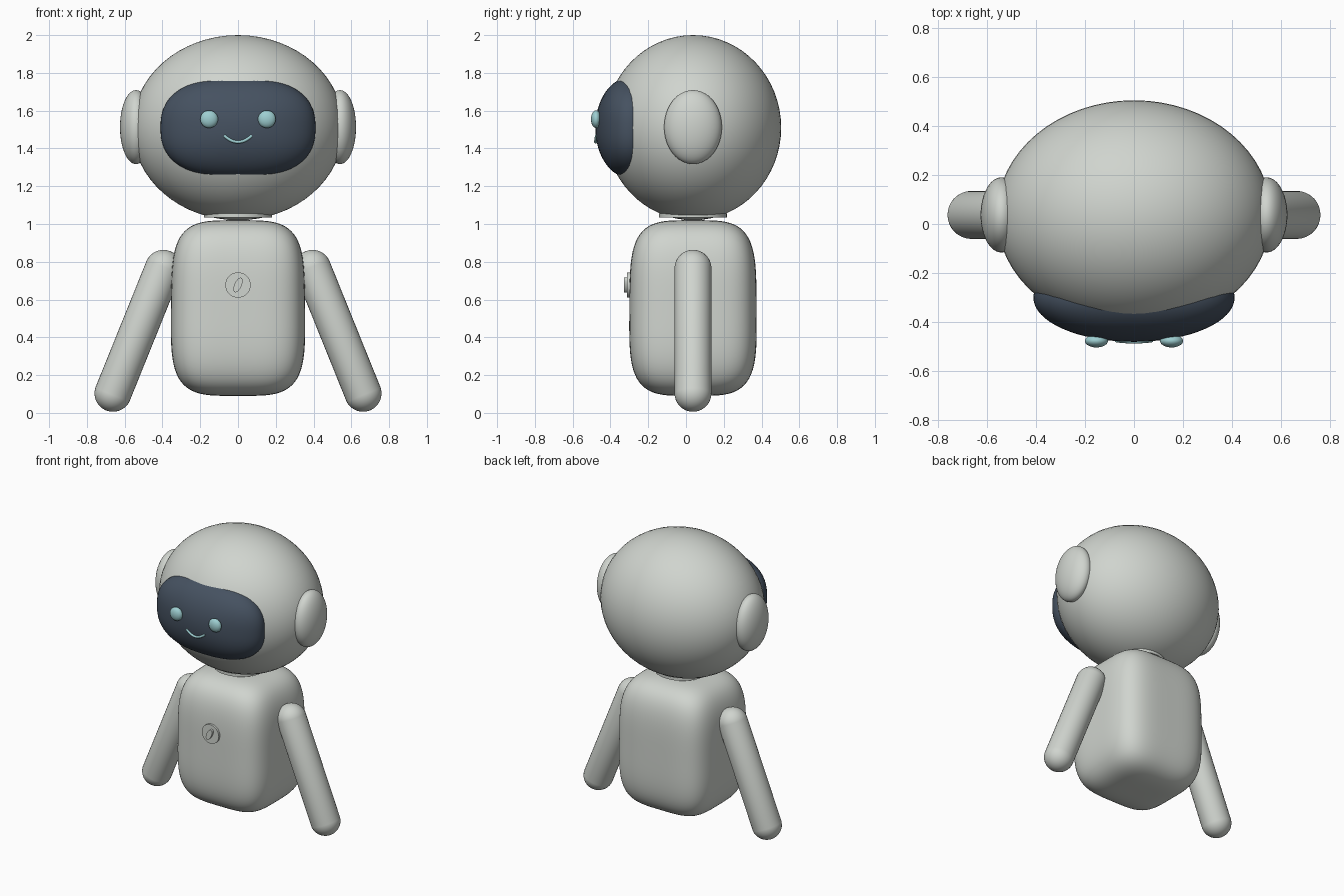
import bpy, bmesh, math
from mathutils import Vector

cube = bpy.data.objects.get("Cube")
if cube:
    bpy.data.objects.remove(cube, do_unlink=True)

MID_Y = 0.037
HEAD_Z = 1.51


def material(name, rgb):
    mat = bpy.data.materials.new(name)
    mat.use_nodes = True
    color = (*rgb, 1)
    mat.diffuse_color = color
    mat.node_tree.nodes["Principled BSDF"].inputs["Base Color"].default_value = color
    return mat


shell = material("pale grey shell", (0.63, 0.66, 0.62))
glass = material("dark slate visor", (0.06, 0.083, 0.118))
glow = material("pale teal glow", (0.34, 0.62, 0.64))


def finish(name, bm, mat, smooth=True):
    bmesh.ops.recalc_face_normals(bm, faces=bm.faces)
    mesh = bpy.data.meshes.new(name)
    bm.to_mesh(mesh)
    bm.free()
    mesh.materials.append(mat)
    obj = bpy.data.objects.new(name, mesh)
    bpy.context.collection.objects.link(obj)
    bpy.ops.object.select_all(action="DESELECT")
    obj.select_set(True)
    bpy.context.view_layer.objects.active = obj
    if smooth:
        bpy.ops.object.shade_smooth_by_angle(angle=math.radians(40))
    return obj


def ellipsoid(name, center, radii, mat, segments=48, shape=None):
    """Sphere, optionally reshaped on the unit ball, then scaled and moved."""
    bm = bmesh.new()
    bmesh.ops.create_uvsphere(bm, u_segments=segments, v_segments=segments // 2, radius=1)
    for v in bm.verts:
        p = shape(v.co) if shape else v.co
        v.co = Vector(a * r + c for a, r, c in zip(p, radii, center))
    return finish(name, bm, mat)


def disc(name, center, radius, depth, mat, axis="Z", stretch=1, tilt=0):
    bm = bmesh.new()
    bmesh.ops.create_cone(bm, cap_ends=True, segments=40, radius1=radius,
                          radius2=radius, depth=depth)
    for v in bm.verts:
        v.co.x *= stretch
    obj = finish(name, bm, mat)
    obj.location = center
    if axis == "Y":
        obj.rotation_euler = (math.pi / 2, tilt, 0)
    return obj


def capsule(name, start, end, radius, mat):
    """Sphere split at its equator and stretched between two points."""
    start, end = Vector(start), Vector(end)
    axis = end - start
    turn = axis.to_track_quat("Z", "Y")
    bm = bmesh.new()
    bmesh.ops.create_uvsphere(bm, u_segments=32, v_segments=17, radius=radius)
    for v in bm.verts:
        base = end if v.co.z > 0 else start
        v.co = base + turn @ v.co
    return finish(name, bm, mat)


# Body: a cube grid rounded into a soft box, slightly narrower at the top
bm = bmesh.new()
bmesh.ops.create_cube(bm, size=2)
bmesh.ops.subdivide_edges(bm, edges=bm.edges, cuts=23, use_grid_fill=True)
for v in bm.verts:
    p = v.co / sum(abs(a) ** 4 for a in v.co) ** 0.25
    taper = 1 - 0.01 * p.z
    v.co = (p.x * 0.355 * taper, p.y * 0.337 * taper + MID_Y, p.z * 0.465 + 0.555)
finish("body", bm, shell)

# Head and collar
ellipsoid("head", (0, MID_Y, HEAD_Z), (0.56, 0.467, 0.49), shell, 64)
disc("neck_collar", (0, MID_Y, 1.045), 0.18, 0.02, shell)


# Visor: a lens with a squarish oval outline
def squarish(p):
    r = math.hypot(p.x, p.z)
    if r < 1e-6:
        return p
    n = 2.5
    k = r / (abs(p.x) ** n + abs(p.z) ** n) ** (1 / n)
    return Vector((p.x * k, p.y, p.z * k))


ellipsoid("visor", (0, -0.3, HEAD_Z), (0.41, 0.18, 0.265), glass, 64, squarish)

# Smile: a thin curved tube
path = bpy.data.curves.new("smile", "CURVE")
path.dimensions = "3D"
path.bevel_depth = 0.008
path.bevel_resolution = 3
path.use_fill_caps = True
spline = path.splines.new("POLY")
spline.points.add(16)
for i, point in enumerate(spline.points):
    t = i / 8 - 1
    point.co = (0.073 * t, -0.479 + 0.005 * t * t, 1.434 + 0.034 * t * t, 1)
path.materials.append(glow)
smile = bpy.data.objects.new("smile", path)
bpy.context.collection.objects.link(smile)

# Paired parts
for side, s in (("left", 1), ("right", -1)):
    ellipsoid(side + "_ear", (s * 0.54, MID_Y, 1.513), (0.085, 0.153, 0.196), shell)
    ellipsoid(side + "_eye", (s * 0.153, -0.476, 1.555), (0.047, 0.027, 0.047), glow, 32)
    capsule(side + "_arm", (s * 0.395, MID_Y, 0.765), (s * 0.662, MID_Y, 0.104), 0.098, shell)

# Chest button with a tilted oval stud
disc("chest_button", (0, -0.295, 0.677), 0.067, 0.034, shell, "Y")
disc("button_stud", (0, -0.31, 0.677), 0.042, 0.036, shell, "Y", 0.45, math.radians(25))
